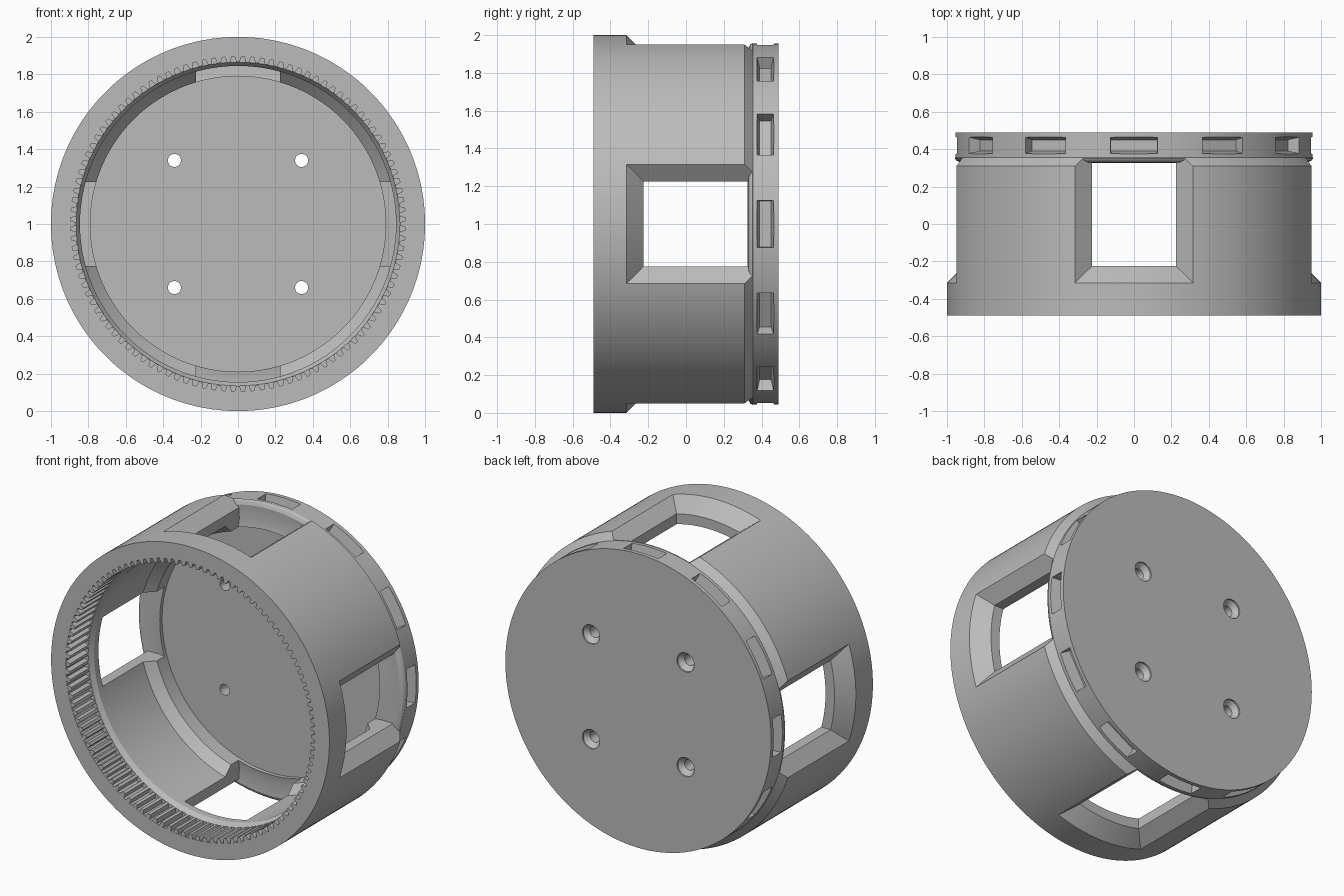
import bpy, bmesh, math
from mathutils import Matrix, Vector

cube = bpy.data.objects.get("Cube")
if cube:
    bpy.data.objects.remove(cube, do_unlink=True)

CENTRE = Vector((0, 0, 1))
grey = bpy.data.materials.new("plain_grey")
grey.use_nodes = True
grey.diffuse_color = (0.5, 0.5, 0.5, 1)
grey.node_tree.nodes["Principled BSDF"].inputs["Base Color"].default_value = (0.5, 0.5, 0.5, 1)


def finish(name, bm, location=CENTRE):
    bmesh.ops.remove_doubles(bm, verts=bm.verts, dist=1e-5)
    bmesh.ops.recalc_face_normals(bm, faces=bm.faces)
    mesh = bpy.data.meshes.new(name)
    bm.to_mesh(mesh)
    bm.free()
    mesh.materials.append(grey)
    obj = bpy.data.objects.new(name, mesh)
    obj.location = location
    bpy.context.collection.objects.link(obj)
    return obj


def revolve(name, profile, steps, location=CENTRE):
    """Turn a closed (radius, y) profile around the y axis."""
    bm = bmesh.new()
    rings = []
    for i in range(steps):
        a = 2 * math.pi * i / steps
        rings.append([bm.verts.new((r * math.cos(a), y, r * math.sin(a))) for r, y in profile])
    n = len(profile)
    for i in range(steps):
        a, b = rings[i], rings[(i + 1) % steps]
        for j in range(n):
            k = (j + 1) % n
            if profile[j][0] == 0 and profile[k][0] == 0:
                continue
            if profile[j][0] == 0:
                bm.faces.new((a[j], a[k], b[k]))
            elif profile[k][0] == 0:
                bm.faces.new((a[j], a[k], b[j]))
            else:
                bm.faces.new((a[j], a[k], b[k], b[j]))
    return finish(name, bm, location)


def loft_around(name, first, second, count):
    """Solid between two matching outlines, repeated around the y axis."""
    bm = bmesh.new()
    n = len(first)
    for i in range(count):
        turn = Matrix.Rotation(2 * math.pi * i / count, 4, 'Y')
        a = [bm.verts.new(turn @ Vector(p)) for p in first]
        b = [bm.verts.new(turn @ Vector(p)) for p in second]
        bm.faces.new(a)
        bm.faces.new(b[::-1])
        for j in range(n):
            k = (j + 1) % n
            bm.faces.new((a[j], b[j], b[k], a[k]))
    return finish(name, bm)


def boolean(target, cutter, operation='DIFFERENCE'):
    cutter.hide_render = True
    mod = target.modifiers.new("cut", 'BOOLEAN')
    mod.object, mod.operation, mod.solver = cutter, operation, 'EXACT'
    bpy.context.view_layer.objects.active = target
    bpy.ops.object.modifier_apply(modifier=mod.name)
    bpy.data.objects.remove(cutter, do_unlink=True)


# Cup-shaped housing: outer wall, stepped bore and closed back
housing = revolve("drum_housing", [
    (0, 0.35), (0.79, 0.35), (0.79, 0.25), (0.845, 0.19), (0.845, -0.27),
    (0.865, -0.30), (0.895, -0.30), (0.895, -0.49), (1.0, -0.49),
    (1.0, 0.31), (0.955, 0.355), (0.955, 0.49), (0, 0.49)], 180)

# Four flared windows
windows = revolve("window_cutter", [
    (0.6, -0.225), (0.91, -0.225), (1.1, -0.415), (1.1, 0.355), (0.96, 0.355),
    (0.95, 0.34), (0.93, 0.33), (0.84, 0.335), (0.79, 0.325), (0.6, 0.325)], 180)
half = [(0.225, 0.5), (0.225, 0.882), (0.518, 1.1)]
outline = half + [(-x, z) for x, z in reversed(half)]
flare = loft_around("flare_cutter", [(x, -0.6, z) for x, z in outline],
                    [(x, 0.6, z) for x, z in outline], 4)
boolean(windows, flare, 'INTERSECT')
boolean(housing, windows)


# Twelve slots around the back rim
def rectangle(w, y0, y1, z):
    return [(-w, y0, z), (w, y0, z), (w, y1, z), (-w, y1, z)]


slots = loft_around("slot_cutter", rectangle(0.122, 0.39, 0.45, 0.88),
                    rectangle(0.126, 0.37, 0.47, 0.98), 12)
boolean(housing, slots)

# Four countersunk screw holes through the back
for x in (-0.34, 0.34):
    for z in (-0.34, 0.34):
        hole = revolve("hole_cutter", [
            (0, 0.2), (0.035, 0.2), (0.035, 0.45), (0.062, 0.48), (0.062, 0.6), (0, 0.6)],
            32, CENTRE + Vector((x, 0, z)))
        boolean(housing, hole)

# Internal gear teeth just inside the front opening
tooth = [(-0.019, 0.9), (-0.016, 0.888), (-0.009, 0.866),
         (0.009, 0.866), (0.016, 0.888), (0.019, 0.9)]
teeth = loft_around("ring_gear_teeth", [(x, -0.489, z) for x, z in tooth],
                    [(x, -0.295, z) for x, z in tooth], 108)

for obj in (housing, teeth):
    bpy.ops.object.select_all(action='DESELECT')
    obj.select_set(True)
    bpy.context.view_layer.objects.active = obj
    bpy.ops.object.shade_smooth_by_angle(angle=math.radians(25))
